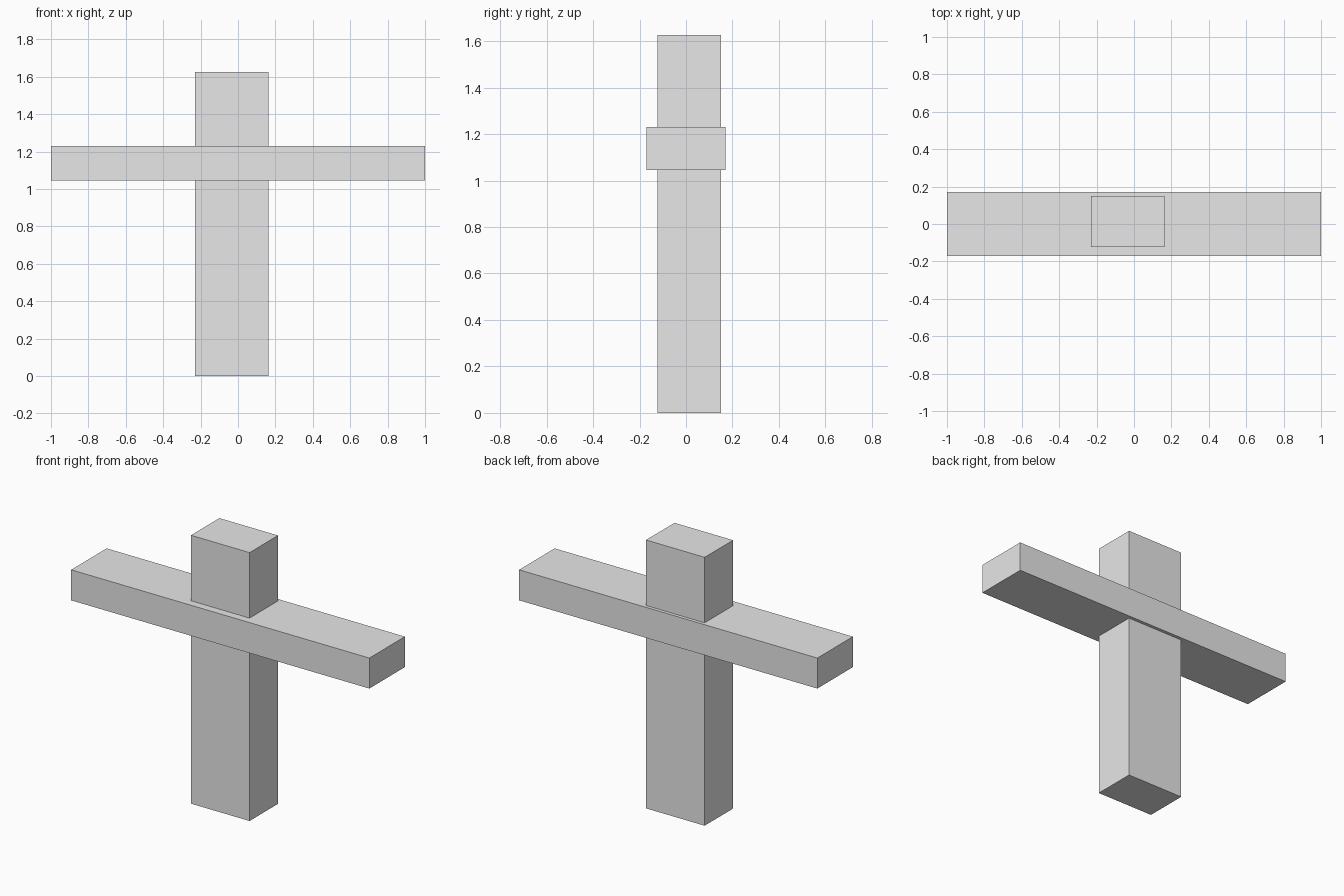
import bpy
from mathutils import Vector

cube = bpy.data.objects.get("Cube")
if cube:
    bpy.data.objects.remove(cube, do_unlink=True)

# Single plain grey for both beams
grey = bpy.data.materials.new("light grey")
grey.use_nodes = True
colour = (0.8, 0.8, 0.8, 1)
grey.diffuse_color = colour
grey.node_tree.nodes["Principled BSDF"].inputs["Base Color"].default_value = colour


def box(name, low, high):
    """Add a flat-sided box spanning two opposite corners."""
    low, high = Vector(low), Vector(high)
    bpy.ops.mesh.primitive_cube_add(size=1, location=(low + high) / 2)
    obj = bpy.context.object
    obj.name = name
    obj.scale = high - low
    bpy.ops.object.transform_apply(location=False, rotation=False, scale=True)
    obj.data.materials.append(grey)
    return obj


# Upright post, slightly off centre
box("upright_post", (-0.23, -0.122, 0), (0.163, 0.15, 1.627))

# Wider crossbeam passing around the post
box("crossbeam", (-1, -0.17, 1.045), (1, 0.17, 1.23))
